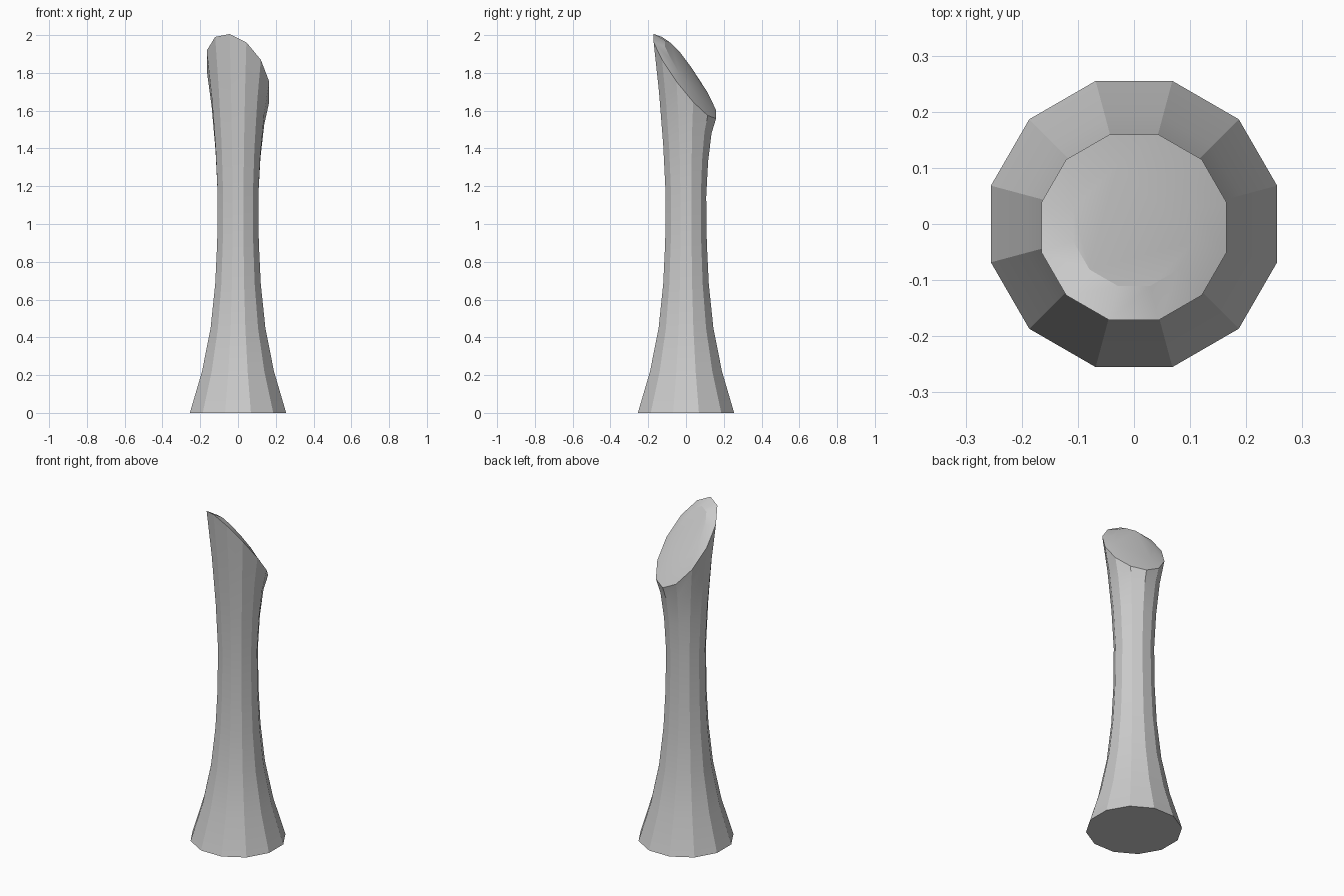
import bpy, bmesh
from math import sin, cos, radians

if "Cube" in bpy.data.objects:
    bpy.data.objects.remove(bpy.data.objects["Cube"])

SIDES = 12
# Body rings: height, radius, share of the final slant
RINGS = [(0, .264, 0), (.22, .197, 0), (.45, .150, 0), (.68, .125, 0),
         (.90, .114, 0), (1.15, .111, .05), (1.38, .123, .3),
         (1.60, .144, .65), (1.775, .171, 1)]
SLOPE_X, SLOPE_Y = -.50, -1.22


def ring(bm, z, r, sx, sy, dy=0):
    """Twelve-sided ring sheared onto a sloping plane."""
    verts = []
    for i in range(SIDES):
        a = radians(15 + 30 * i)
        x, y = r * cos(a), r * sin(a) + dy
        verts.append(bm.verts.new((x, y, z + sx * x + sy * y)))
    return verts


bm = bmesh.new()
# Flared column whose rings gradually tilt into the slanted top
loops = [ring(bm, z, r, SLOPE_X * s, SLOPE_Y * s, -.006 * s) for z, r, s in RINGS]
# Slightly raised face on the slanted top
loops.append(ring(bm, 1.808, .112, -.54, -1.33, -.002))

for low, high in zip(loops, loops[1:]):
    for i in range(SIDES):
        j = (i + 1) % SIDES
        bm.faces.new((low[i], low[j], high[j], high[i]))
bm.faces.new(loops[0][::-1])
bm.faces.new(loops[-1])
bmesh.ops.recalc_face_normals(bm, faces=bm.faces[:])

mesh = bpy.data.meshes.new("slanted_column")
bm.to_mesh(mesh)
bm.free()
column = bpy.data.objects.new("slanted_column", mesh)
bpy.context.collection.objects.link(column)

# Smooth along the height, crisp between the sides
bpy.context.view_layer.objects.active = column
column.select_set(True)
bpy.ops.object.shade_smooth_by_angle(angle=radians(25))
